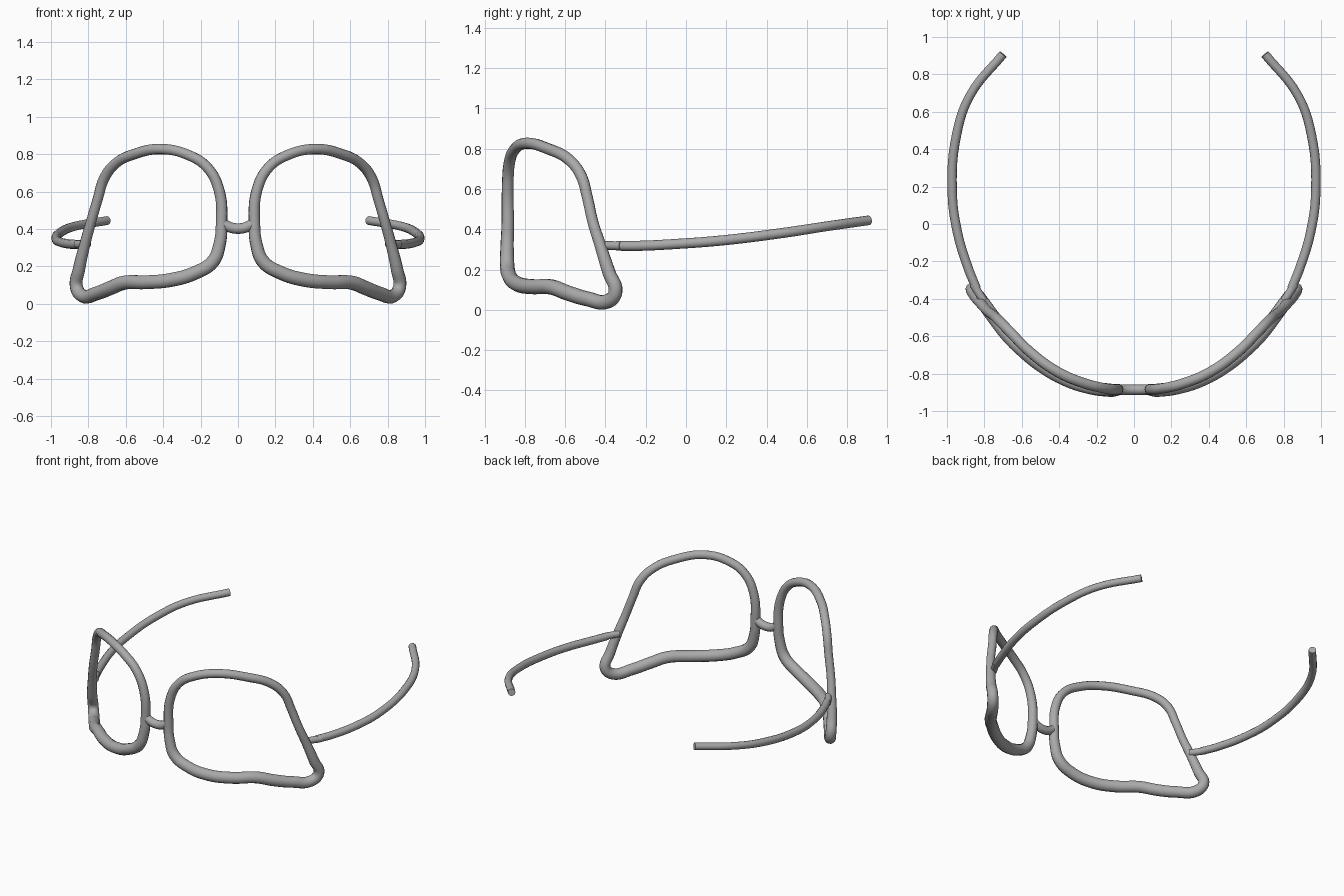
import bpy

if "Cube" in bpy.data.objects:
    bpy.data.objects.remove(bpy.data.objects["Cube"])

frame_grey = bpy.data.materials.new("frame_grey")
frame_grey.diffuse_color = (0.4, 0.4, 0.4, 1)
frame_grey.use_nodes = True
frame_grey.node_tree.nodes["Principled BSDF"].inputs["Base Color"].default_value = frame_grey.diffuse_color


def tube(name, points, closed=False, side=1):
    """Round tube through (x, y, z, radius) points, mirrored when side is -1."""
    cu = bpy.data.curves.new(name, 'CURVE')
    cu.dimensions = '3D'
    cu.bevel_depth = 1.0
    cu.bevel_resolution = 4
    cu.resolution_u = 6
    cu.use_fill_caps = not closed
    sp = cu.splines.new('BEZIER')
    sp.bezier_points.add(len(points) - 1)
    sp.use_cyclic_u = closed
    sp.radius_interpolation = 'LINEAR'
    for bp, (x, y, z, r) in zip(sp.bezier_points, points):
        bp.co = (x * side, y, z)
        bp.radius = r
        bp.handle_left_type = bp.handle_right_type = 'AUTO'
    ob = bpy.data.objects.new(name, cu)
    bpy.context.collection.objects.link(ob)
    bpy.ops.object.select_all(action='DESELECT')
    ob.select_set(True)
    bpy.context.view_layer.objects.active = ob
    bpy.ops.object.convert(target='MESH')
    ob = bpy.context.object
    ob.data.materials.clear()
    ob.data.materials.append(frame_grey)
    bpy.ops.object.shade_smooth_by_angle(angle=0.7)
    return ob


# Lens rim loop, wrapped around the face, thicker at the bottom
rim = [
    (.088, -.885, .42, .031), (.102, -.885, .61, .029), (.165, -.877, .73, .028),
    (.265, -.852, .795, .028), (.405, -.793, .827, .028), (.555, -.685, .80, .028),
    (.66, -.58, .745, .028), (.718, -.52, .665, .028), (.75, -.49, .56, .027),
    (.785, -.463, .44, .027), (.818, -.425, .32, .029), (.85, -.382, .185, .033),
    (.864, -.350, .09, .035), (.832, -.388, .043, .036), (.757, -.49, .055, .037),
    (.68, -.59, .085, .038), (.607, -.665, .113, .038), (.49, -.76, .115, .038),
    (.355, -.835, .128, .038), (.23, -.875, .165, .037), (.135, -.888, .225, .036),
    (.098, -.888, .32, .033)]

# Temple arm curving back around the head
temple = [
    (.842, -.345, .318, .024), (.885, -.24, .318, .025), (.945, -.04, .328, .025),
    (.972, .18, .345, .025), (.948, .48, .382, .025), (.875, .69, .414, .024),
    (.70, .908, .445, .024)]

# Short hinge pin joining rim and temple
hinge = [(.803, -.412, .32, .022), (.86, -.322, .318, .022)]

for side, word in ((1, "right"), (-1, "left")):
    tube(word + "_rim", rim, True, side)
    tube(word + "_temple", temple, False, side)
    tube(word + "_hinge", hinge, False, side)

# Nose bridge
tube("nose_bridge", [(-.085, -.885, .435, .027), (-.05, -.886, .412, .028),
                     (0, -.886, .402, .028), (.05, -.886, .412, .028),
                     (.085, -.885, .435, .027)])
